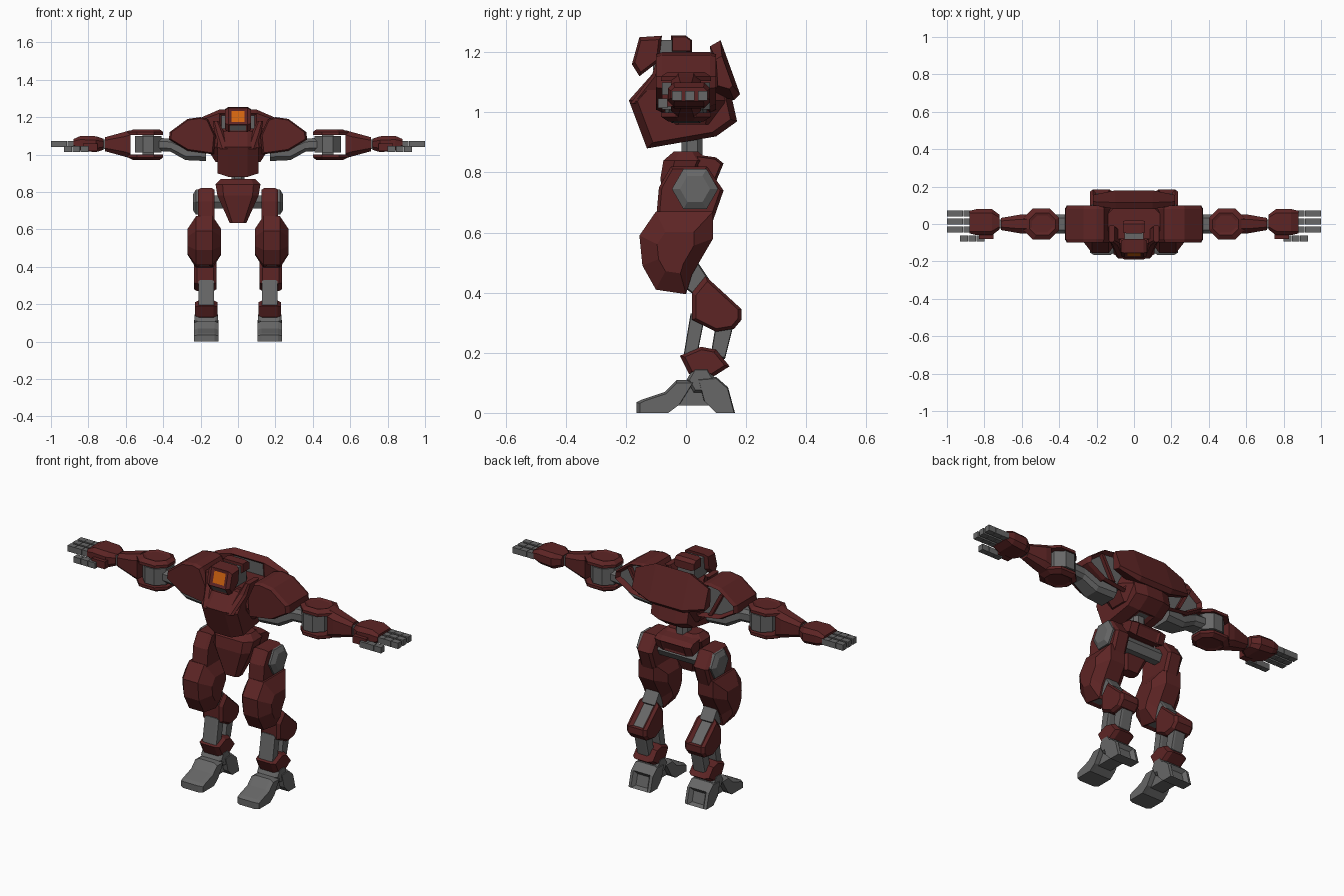
import bpy
import bmesh
from mathutils import Vector

cube = bpy.data.objects.get("Cube")
if cube:
    bpy.data.objects.remove(cube, do_unlink=True)


def make_material(name, red, green, blue):
    mat = bpy.data.materials.new(name)
    mat.use_nodes = True
    colour = (red, green, blue, 1)
    mat.diffuse_color = colour
    mat.node_tree.nodes["Principled BSDF"].inputs["Base Color"].default_value = colour
    return mat


RED = make_material("dark red armour", .11, .018, .018)
GREY = make_material("frame grey", .135, .135, .135)
ORANGE = make_material("visor orange", .65, .13, .005)
FRONT, BACK, UP, DOWN = (0, -1, 0), (0, 1, 0), (0, 0, 1), (0, 0, -1)
PREFIX = {1: "left_", -1: "right_", 0: ""}


def build(name, rings, mat, panels=(), side=0):
    """Skin a list of rings; panels are (direction, border, depth, material)."""
    bm = bmesh.new()
    flip = side or 1
    loops = [[bm.verts.new((p[0] * flip, p[1], p[2])) for p in ring] for ring in rings]
    count = len(loops[0])
    for low, high in zip(loops, loops[1:]):
        for i in range(count):
            j = (i + 1) % count
            bm.faces.new((low[i], low[j], high[j], high[i]))
    bm.faces.new(loops[0])
    bm.faces.new(loops[-1])
    bmesh.ops.recalc_face_normals(bm, faces=bm.faces[:])
    mesh = bpy.data.meshes.new(PREFIX[side] + name)
    mesh.materials.append(mat)
    for direction, border, depth, panel_mat in panels:
        bm.normal_update()
        aim = Vector(direction).normalized()
        facing = [f for f in bm.faces if f.normal.dot(aim) > .7]
        if not facing:
            continue
        face = max(facing, key=lambda f: f.calc_area())
        bmesh.ops.inset_individual(bm, faces=[face], thickness=border,
                                   depth=-depth, use_even_offset=True)
        if panel_mat is not mat:
            mesh.materials.append(panel_mat)
            face.material_index = len(mesh.materials) - 1
    bm.to_mesh(mesh)
    bm.free()
    obj = bpy.data.objects.new(mesh.name, mesh)
    bpy.context.scene.collection.objects.link(obj)
    return obj


def place(axis, along, a, b):
    return {"x": (along, a, b), "y": (a, along, b), "z": (a, b, along)}[axis]


def span(centre, half, flat, taper):
    """Four stations: full size in the middle, tapered at both ends."""
    return [(centre - half, taper), (centre - flat, 1), (centre + flat, 1), (centre + half, taper)]


def slab(name, axis, profile, stations, mat, panels=(), side=0, pivot=None):
    """Extrude a profile through stations of (position, scale)."""
    if pivot is None:
        pivot = [sum(p[k] for p in profile) / len(profile) for k in (0, 1)]
    u, v = pivot
    rings = [[place(axis, t, u + (a - u) * s, v + (b - v) * s) for a, b in profile]
             for t, s in stations]
    return build(name, rings, mat, panels, side)


def tube(name, axis, sections, mat, cut=.25, panels=(), side=0):
    """Loft chamfered rectangles of (position, centre a, centre b, width, height)."""
    rings = []
    for t, ca, cb, width, height in sections:
        w, h = width / 2, height / 2
        c = cut * min(width, height)
        corner = [(w, c - h), (w, h - c), (w - c, h), (c - w, h),
                  (-w, h - c), (-w, c - h), (c - w, -h), (w - c, -h)]
        rings.append([place(axis, t, ca + a, cb + b) for a, b in corner])
    return build(name, rings, mat, panels, side)


def box(name, xs, ys, zs, mat, side=0):
    profile = [(ys[0], zs[0]), (ys[1], zs[0]), (ys[1], zs[1]), (ys[0], zs[1])]
    return slab(name, "x", profile, [(xs[0], 1), (xs[1], 1)], mat, side=side)


def hexagon(y, z, r):
    return [(y + r * a, z + r * b) for a, b in
            ((1, 0), (.5, .87), (-.5, .87), (-1, 0), (-.5, -.87), (.5, -.87))]


# Head: helmet with visor and chin, rear cap, inner core and neck
slab("helmet", "x", [(-.18, 1.16), (-.155, 1.25), (-.08, 1.255), (-.09, 1.17), (-.155, 1.12)],
     span(0, .07, .05, .8), RED,
     panels=[(FRONT, .016, .005, ORANGE), ((0, -.6, -.8), .008, .004, GREY)])
slab("helmet_rear", "x", [(-.05, 1.2), (.02, 1.2), (.02, 1.24), (0, 1.255), (-.05, 1.255)],
     span(0, .06, .04, .85), RED)
box("head_core", (-.05, .05), (-.11, 0), (1.14, 1.24), GREY)
box("neck", (-.04, .04), (-.08, .02), (1.06, 1.16), GREY)

# Torso: cockpit body, chest frame and back plate
slab("cockpit", "x", [(-.19, 1.04), (-.11, 1.13), (.1, 1.13), (.15, 1.06),
                      (.17, .97), (.1, .92), (-.13, .88)], span(0, .11, .05, .86), RED,
     panels=[((0, -.7, .7), .012, .01, RED), (DOWN, .02, .01, GREY)])
tube("chest_frame", "z", [(.96, 0, .02, .24, .18), (1.04, 0, .02, .34, .22),
                          (1.14, 0, .01, .28, .18)], RED)
slab("back_plate", "x", [(.09, 1.06), (.08, 1.22), (.115, 1.24), (.18, 1.06), (.16, 1.04)],
     span(0, .22, .1, .55), RED, panels=[(FRONT, .012, .01, GREY)])
tube("waist", "z", [(.82, 0, .02, .07, .07), (.93, 0, .02, .07, .07)], GREY)

# Pelvis: tapering front guard, rear guard and hip axle
tube("pelvis", "z", [(.635, 0, -.04, .09, .06), (.78, 0, -.02, .22, .13),
                     (.84, 0, 0, .24, .15), (.87, 0, 0, .18, .08)], RED)
slab("rear_guard", "x", [(.03, .79), (.1, .77), (.125, .83), (.1, .85), (.03, .86)],
     span(0, .11, .07, .8), RED, panels=[(BACK, .01, .006, RED)])
slab("hip_axle", "x", hexagon(.03, .745, .04), [(-.22, 1), (.22, 1)], GREY)

for side in (1, -1):
    # Collar fins beside the head
    tube("collar", "z", [(1.03, .07, -.14, .05, .09), (1.12, .1, -.07, .05, .09),
                         (1.18, .12, -.05, .03, .09)], RED, side=side)

    # Shoulder shell with open grey back and underside
    slab("shoulder", "y", [(.13, 1), (.27, 1.02), (.37, 1.08), (.365, 1.12), (.27, 1.19),
                           (.2, 1.2), (.16, 1.19), (.12, 1.1)], span(0, .1, .08, .92), RED,
         panels=[(BACK, .014, .025, GREY), (DOWN, .015, .01, GREY)], side=side)
    slab("shoulder_rib", "y", [(.2, 1.03), (.22, 1.03), (.29, 1.16), (.27, 1.16)],
         [(.06, 1), (.095, 1)], RED, side=side)

    # Arm: upper arm, elbow drum, clamp plates and forearm
    tube("upper_arm", "x", [(.17, 0, 1.01, .14, .09), (.28, 0, 1.01, .12, .08),
                            (.36, 0, 1.05, .1, .07), (.45, 0, 1.055, .1, .07)], GREY, side=side)
    tube("elbow", "z", [(1.01, .48, 0, .14, .16), (1.1, .48, 0, .14, .16)],
         GREY, cut=.3, side=side)
    box("elbow_pin", (.45, .51), (-.03, .03), (.98, 1.12), GREY, side=side)
    for label, inner, outer in (("upper", 1.105, 1.135), ("lower", 1, .97)):
        middle = (inner + outer) / 2
        tube(label + "_elbow_plate", "z",
             [(inner, .495, 0, .19, .165), (middle, .495, 0, .19, .165),
              (outer, .49, 0, .14, .12)], RED, cut=.3,
             panels=[(UP if outer > inner else DOWN, .015, .005, RED)], side=side)
    tube("forearm", "x", [(.575, 0, 1.055, .1, .15), (.61, 0, 1.055, .1, .13),
                          (.71, 0, 1.055, .065, .075)], RED, side=side)
    box("wrist", (.7, .74), (-.025, .025), (1.03, 1.08), GREY, side=side)

    # Hand: armoured palm, three fingers and a thumb
    tube("palm", "x", [(.72, .01, 1.055, .08, .06), (.76, .01, 1.055, .14, .085),
                       (.84, .01, 1.06, .14, .08), (.88, .01, 1.06, .12, .045)], RED, side=side)
    box("thumb_guard", (.75, .83), (-.08, -.04), (1.02, 1.06), RED, side=side)
    digits = [("finger", y, 1.055, .87) for y in (-.03, .013, .056)]
    digits.append(("thumb", -.077, 1.03, .8))
    for label, y, z, start in digits:
        r = .016
        for joint in range(3):
            x = start + joint * .044
            box(label + "_joint", (x, x + .042), (y - r, y + r), (z - r, z + r), GREY, side=side)

    # Upper leg: hip bracket, hip disc and bulky thigh
    slab("hip_bracket", "x", [(-.09, .75), (-.05, .82), (.07, .82), (.125, .74),
                              (.09, .64), (-.1, .64)], span(.17, .045, .03, .9), RED, side=side)
    slab("hip_disc", "x", hexagon(.03, .745, .077), [(.2, 1), (.225, 1), (.24, .65)],
         GREY, side=side)
    slab("thigh", "x", [(-.1, .67), (-.155, .59), (-.145, .49), (-.1, .41), (0, .395),
                        (.02, .46), (.09, .58), (.09, .67)], span(.18, .09, .045, .5), RED,
         panels=[(DOWN, .02, .01, GREY)], side=side)

    # Lower leg: knee, calf with rear panel, twin shin struts
    slab("knee", "x", [(-.01, .42), (.03, .39), (.08, .44), (.04, .5), (0, .5)],
         span(.175, .04, .03, .9), GREY, side=side)
    slab("calf", "x", [(.02, .4), (.065, .455), (.185, .345), (.185, .31), (.16, .28),
                       (.1, .27), (.02, .31)], span(.175, .06, .045, .85), RED,
         panels=[((0, .7, .7), .016, .015, GREY)], side=side)
    slab("shin_strut", "x", [(.015, .33), (.065, .33), (.035, .18), (-.01, .18)],
         span(.17, .042, .03, .9), GREY, side=side)
    slab("rear_strut", "x", [(.1, .3), (.16, .3), (.13, .18), (.08, .18)],
         span(.17, .035, .025, .9), GREY, side=side)
    slab("ankle_cuff", "x", [(-.02, .19), (.05, .22), (.1, .21), (.145, .155),
                             (.09, .12), (.01, .13)], span(.17, .06, .04, .8), RED, side=side)

    # Foot: ankle joint, toe, narrow bridge and hollow heel
    slab("ankle", "x", hexagon(.05, .11, .048), span(.17, .062, .05, .8), GREY, side=side)
    slab("toe", "x", [(-.165, 0), (-.06, 0), (-.02, .03), (.03, .11), (-.03, .11),
                      (-.07, .07), (-.145, .045), (-.165, .035)], span(.17, .066, .045, .9),
         GREY, pivot=(-.05, 0), side=side)
    box("foot_bridge", (.13, .21), (-.03, .09), (.025, .11), GREY, side=side)
    slab("heel", "x", [(.1, 0), (.163, 0), (.14, .085), (.1, .12), (.04, .115), (.06, .04)],
         span(.17, .066, .05, .95), GREY, panels=[(BACK, .015, .02, GREY)],
         pivot=(.1, 0), side=side)
